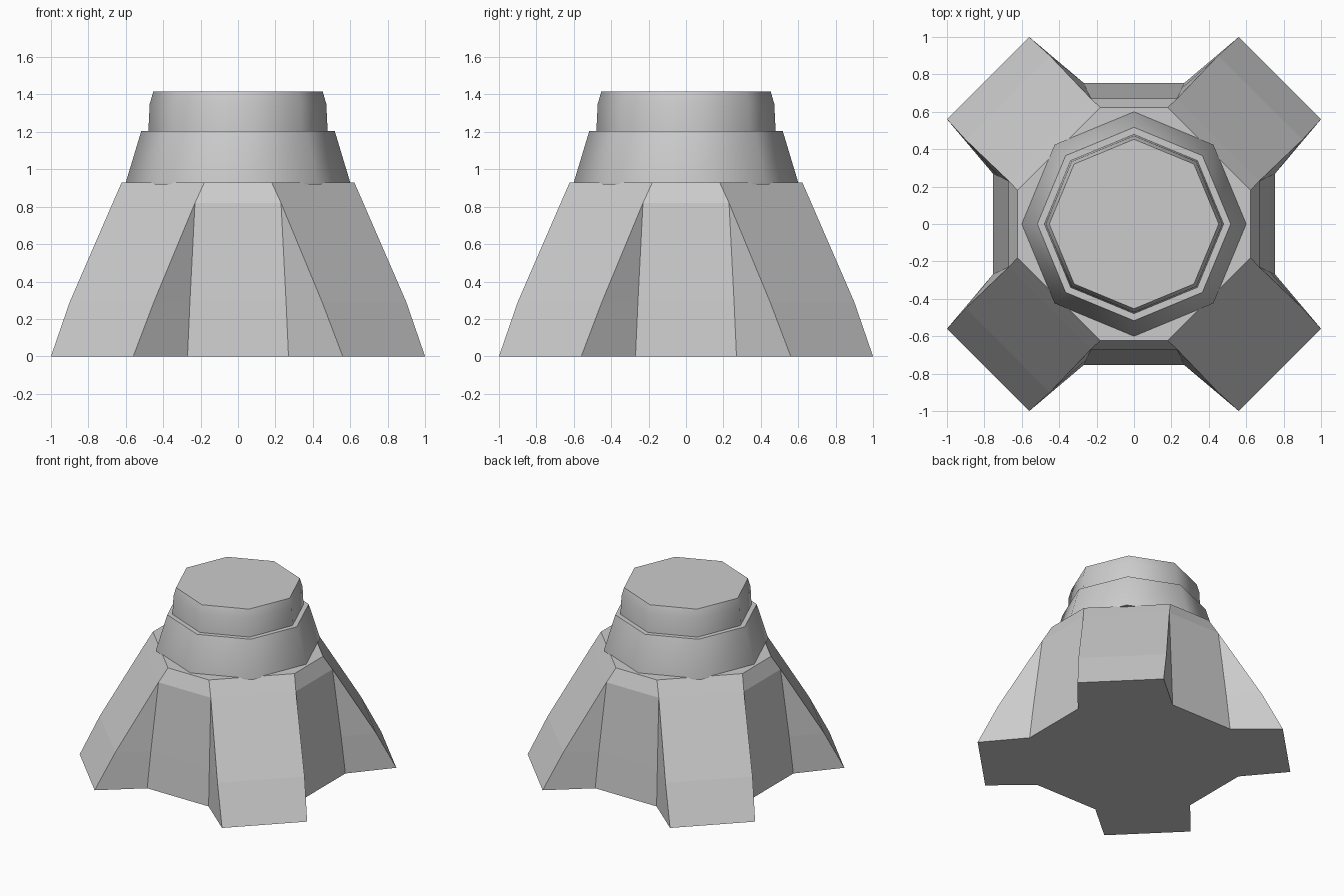
import bpy, bmesh, math

if "Cube" in bpy.data.objects:
    bpy.data.objects.remove(bpy.data.objects["Cube"])


def finish(name, bm, smooth):
    bmesh.ops.recalc_face_normals(bm, faces=bm.faces[:])
    mesh = bpy.data.meshes.new(name)
    bm.to_mesh(mesh)
    bm.free()
    ob = bpy.data.objects.new(name, mesh)
    bpy.context.collection.objects.link(ob)
    if smooth:
        bpy.ops.object.select_all(action='DESELECT')
        ob.select_set(True)
        bpy.context.view_layer.objects.active = ob
        bpy.ops.object.shade_smooth_by_angle(angle=math.radians(50))
    return ob


def loft(name, loops, smooth=False):
    """Skin equal-length vertex loops and cap both ends."""
    bm = bmesh.new()
    rings = [[bm.verts.new(p) for p in loop] for loop in loops]
    n = len(rings[0])
    for a, b in zip(rings, rings[1:]):
        for i in range(n):
            j = (i + 1) % n
            bm.faces.new((a[i], a[j], b[j], b[i]))
    bm.faces.new(rings[0][::-1])
    bm.faces.new(rings[-1])
    bmesh.ops.remove_doubles(bm, verts=bm.verts[:], dist=0.0005)
    bmesh.ops.dissolve_degenerate(bm, edges=bm.edges[:], dist=0.0005)
    return finish(name, bm, smooth)


def cross_loop(core, leg, z):
    """One quadrant (core corner, leg corner and their mirrors) turned four times."""
    quarter = [core[::-1], leg[::-1], leg, core]
    pts = []
    for k in range(4):
        c, s = (1, 0, -1, 0)[k], (0, 1, 0, -1)[k]
        pts += [(c * x - s * y, s * x + c * y, z) for x, y in quarter]
    return pts


def octagon(r, z):
    # corners on the axes, flats facing the diagonals
    return [(r * math.cos(i * math.pi / 4), r * math.sin(i * math.pi / 4), z)
            for i in range(8)]


# Tapered core with four diagonal buttresses that merge near the top
loft("buttressed_base", [
    cross_loop((0.27, 0.755), (0.56, 1.0), 0.0),
    cross_loop((0.257, 0.727), (0.45, 0.90), 0.29),
    cross_loop((0.23, 0.67), (0.23, 0.67), 0.82),
    cross_loop((0.18, 0.622), (0.18, 0.622), 0.93),
])

# Sloped octagonal collar
loft("collar", [octagon(0.60, 0.92), octagon(0.60, 0.93), octagon(0.517, 1.205)], True)

# Upper drum with a slightly tapered lip
loft("top_drum", [octagon(0.48, 1.19), octagon(0.472, 1.35), octagon(0.453, 1.415)], True)
